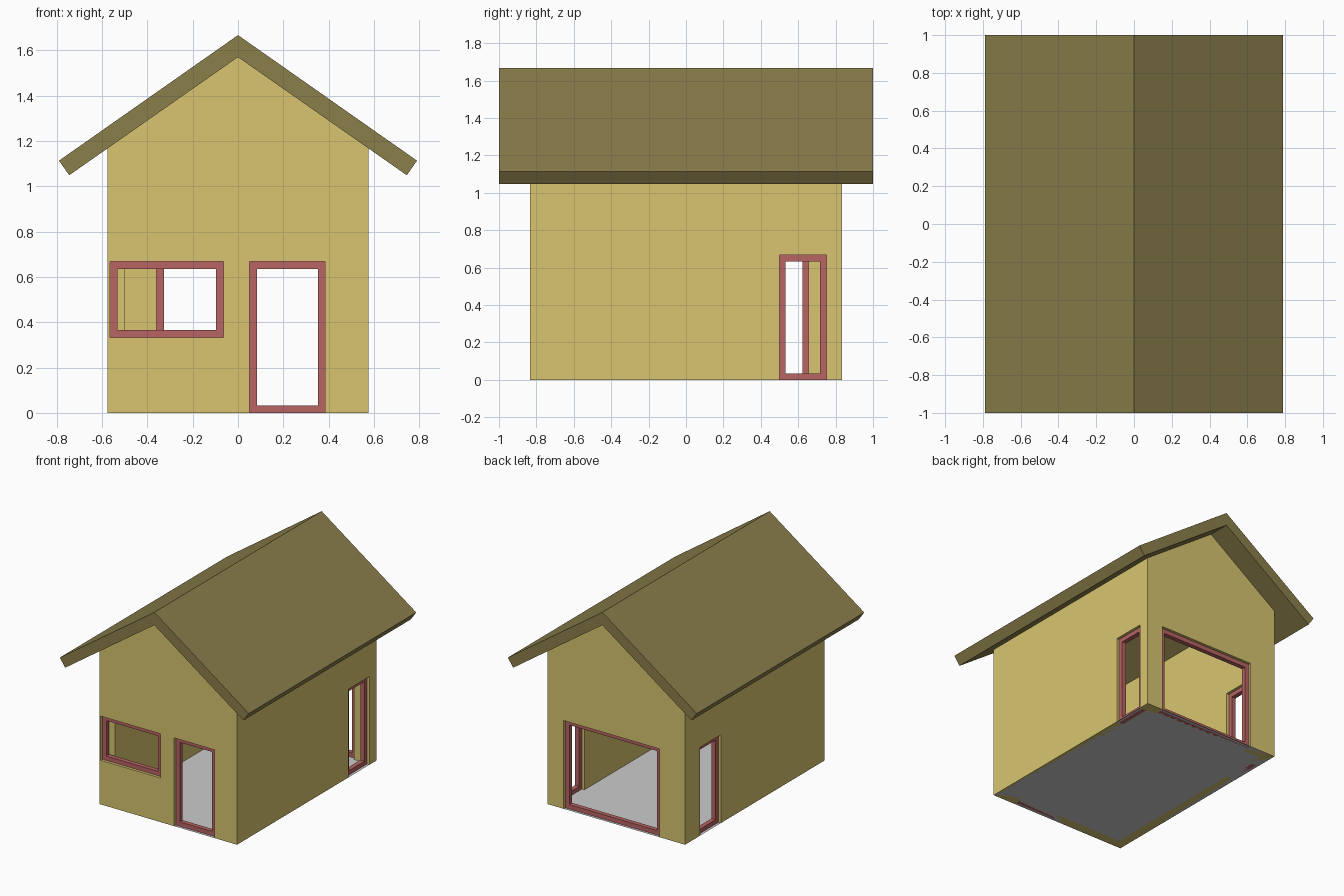
import bpy, bmesh
from mathutils import Vector

if "Cube" in bpy.data.objects:
    bpy.data.objects.remove(bpy.data.objects["Cube"])

HX, HY, T = 0.575, 0.833, 0.075      # half width, half length, wall thickness
APEX, SLOPE = 1.57, 0.70             # underside of the roof
FW, FD = 0.033, 0.034                # frame width and depth


def material(name, rgb):
    m = bpy.data.materials.new(name)
    m.diffuse_color = (*rgb, 1)
    m.use_nodes = True
    m.node_tree.nodes["Principled BSDF"].inputs["Base Color"].default_value = m.diffuse_color
    return m


def finish(name, bm, mat=None):
    bmesh.ops.recalc_face_normals(bm, faces=bm.faces)
    me = bpy.data.meshes.new(name)
    bm.to_mesh(me)
    bm.free()
    ob = bpy.data.objects.new(name, me)
    bpy.context.collection.objects.link(ob)
    if mat:
        me.materials.append(mat)
    return ob


def prism(name, profile, half, mat=None):
    """Extrude an x-z profile along y from -half to half."""
    bm = bmesh.new()
    face = bm.faces.new([bm.verts.new((x, -half, z)) for x, z in profile])
    new = bmesh.ops.extrude_face_region(bm, geom=[face])["geom"]
    verts = [v for v in new if isinstance(v, bmesh.types.BMVert)]
    bmesh.ops.translate(bm, verts=verts, vec=(0, 2 * half, 0))
    return finish(name, bm, mat)


def placed(side, u, d, z):
    """Wall coordinate u along, d across, z up, to world space."""
    return Vector((u, d, z)) if side in ("front", "back") else Vector((d, u, z))


def add_box(bm, side, u0, u1, d0, d1, z0, z1):
    lo, hi = placed(side, u0, d0, z0), placed(side, u1, d1, z1)
    verts = bmesh.ops.create_cube(bm, size=1)["verts"]
    for v in verts:
        v.co = (lo + hi) / 2 + v.co * (hi - lo)


def cut(ob, cutter):
    cutter.hide_render = True
    mod = ob.modifiers.new("cut", "BOOLEAN")
    mod.operation, mod.solver, mod.object = "DIFFERENCE", "EXACT", cutter
    bpy.context.view_layer.objects.active = ob
    bpy.ops.object.modifier_apply(modifier=mod.name)
    bpy.data.objects.remove(cutter, do_unlink=True)


yellow = material("wall_yellow", (0.69, 0.56, 0.16))
olive = material("roof_olive", (0.26, 0.21, 0.07))
red = material("frame_red", (0.48, 0.127, 0.127))

# Gabled wall shell, open underneath and up to the roof
eave = APEX - SLOPE * HX
walls = prism("walls", [(-HX, 0), (HX, 0), (HX, eave), (0, APEX), (-HX, eave)], HY, yellow)
ix = HX - T
cut(walls, prism("room_cutter", [(-ix, -0.2), (ix, -0.2), (ix, 2), (-ix, 2)], HY - T))

# Openings and their recessed frames: name, side, start, end, bottom
OPENINGS = [
    ("front_window", "front", -0.565, -0.065, 0.333),
    ("front_door", "front", 0.05, 0.385, 0),
    ("back_opening", "back", -0.36, 0.44, 0),
    ("right_door", "right", 0.50, 0.75, 0),
    ("left_door", "left", 0.405, 0.655, 0),
]
MID = {"front": -HY + T / 2, "back": HY - T / 2, "right": HX - T / 2, "left": -HX + T / 2}
TOP = 0.667
for name, side, u0, u1, z0 in OPENINGS:
    m = MID[side]
    bm = bmesh.new()
    add_box(bm, side, u0, u1, m - T / 2 - 0.003, m + T / 2 + 0.003, z0 if z0 else -0.1, TOP)
    cut(walls, finish("opening_cutter", bm))
    # Frame ring: square tube lofted between outer and inner rectangles
    bm = bmesh.new()
    loops = []
    for inset, d in ((0, -FD / 2), (FW, -FD / 2), (FW, FD / 2), (0, FD / 2)):
        a, b, lo, hi = u0 + inset, u1 - inset, z0 + inset, TOP - inset
        loops.append([bm.verts.new(placed(side, u, m + d, z))
                      for u, z in ((a, lo), (b, lo), (b, hi), (a, hi))])
    for i in range(4):
        p, q = loops[i], loops[(i + 1) % 4]
        for j in range(4):
            k = (j + 1) % 4
            bm.faces.new((p[j], p[k], q[k], q[j]))
    finish(name + "_frame", bm, red)

# Floor sheet
bm = bmesh.new()
bm.faces.new([bm.verts.new((x * HX, y * HY, 0)) for x, y in ((-1, -1), (1, -1), (1, 1), (-1, 1))])
finish("floor", bm)

# Pitched roof slab with square-cut eaves
half = [(0.79, 1.113), (0.745, APEX - SLOPE * 0.745)]
profile = [(0, 1.667), *half, (0, APEX)] + [(-x, z) for x, z in reversed(half)]
prism("roof", profile, 1.0, olive)
